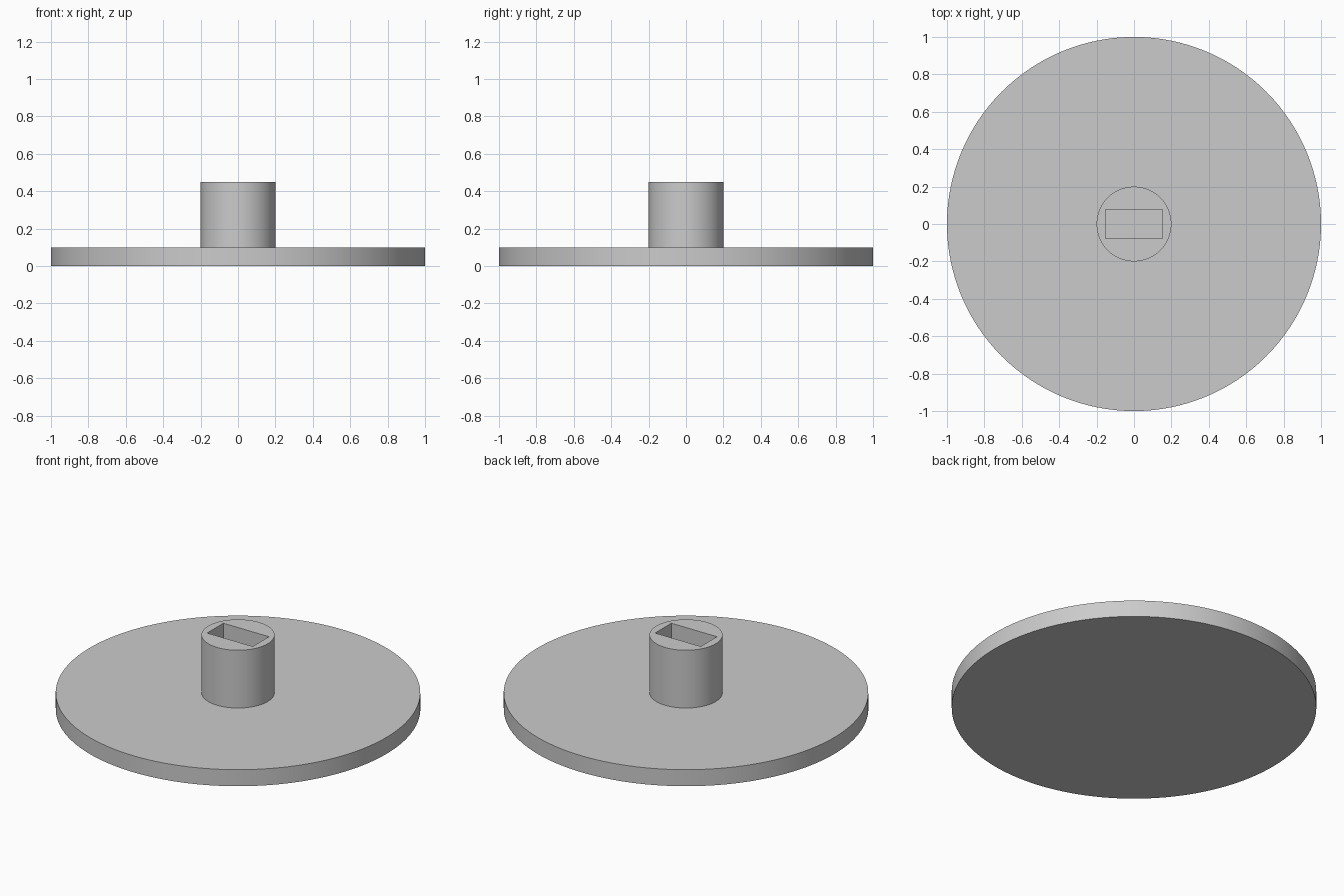
import bpy

cube = bpy.data.objects.get("Cube")
if cube:
    bpy.data.objects.remove(cube, do_unlink=True)

DISC_RADIUS, DISC_TOP = 1.0, 0.1
HUB_RADIUS, HUB_TOP = 0.2, 0.45
SLOT_LENGTH, SLOT_WIDTH = 0.305, 0.155

grey = bpy.data.materials.new("plain grey")
grey.use_nodes = True
colour = (0.6, 0.6, 0.6, 1)
grey.diffuse_color = colour
grey.node_tree.nodes["Principled BSDF"].inputs["Base Color"].default_value = colour


def cylinder(name, radius, bottom, top, sides):
    bpy.ops.mesh.primitive_cylinder_add(
        vertices=sides, radius=radius, depth=top - bottom,
        location=(0, 0, (bottom + top) / 2))
    obj = bpy.context.object
    obj.name = name
    obj.data.materials.append(grey)
    return obj


def combine(target, tool, operation):
    mod = target.modifiers.new(operation.lower(), "BOOLEAN")
    mod.operation = operation
    mod.solver = "EXACT"
    mod.object = tool
    bpy.context.view_layer.objects.active = target
    bpy.ops.object.modifier_apply(modifier=mod.name)
    bpy.data.objects.remove(tool, do_unlink=True)


# Round base with the hub fused to its centre
base = cylinder("base_with_hub", DISC_RADIUS, 0, DISC_TOP, 128)
hub = cylinder("hub", HUB_RADIUS, DISC_TOP / 2, HUB_TOP, 96)
combine(base, hub, "UNION")

# Rectangular socket down through the hub to the base
bpy.ops.mesh.primitive_cube_add(size=1, location=(0, 0, DISC_TOP + 0.25))
slot = bpy.context.object
slot.name = "slot_cutter"
slot.scale = (SLOT_LENGTH, SLOT_WIDTH, 0.5)
slot.hide_render = True
slot.data.materials.append(grey)
bpy.ops.object.transform_apply(location=False, rotation=False, scale=True)
combine(base, slot, "DIFFERENCE")

# Smooth round walls, crisp rims
bpy.ops.object.select_all(action="DESELECT")
base.select_set(True)
bpy.context.view_layer.objects.active = base
bpy.ops.object.shade_smooth_by_angle()
